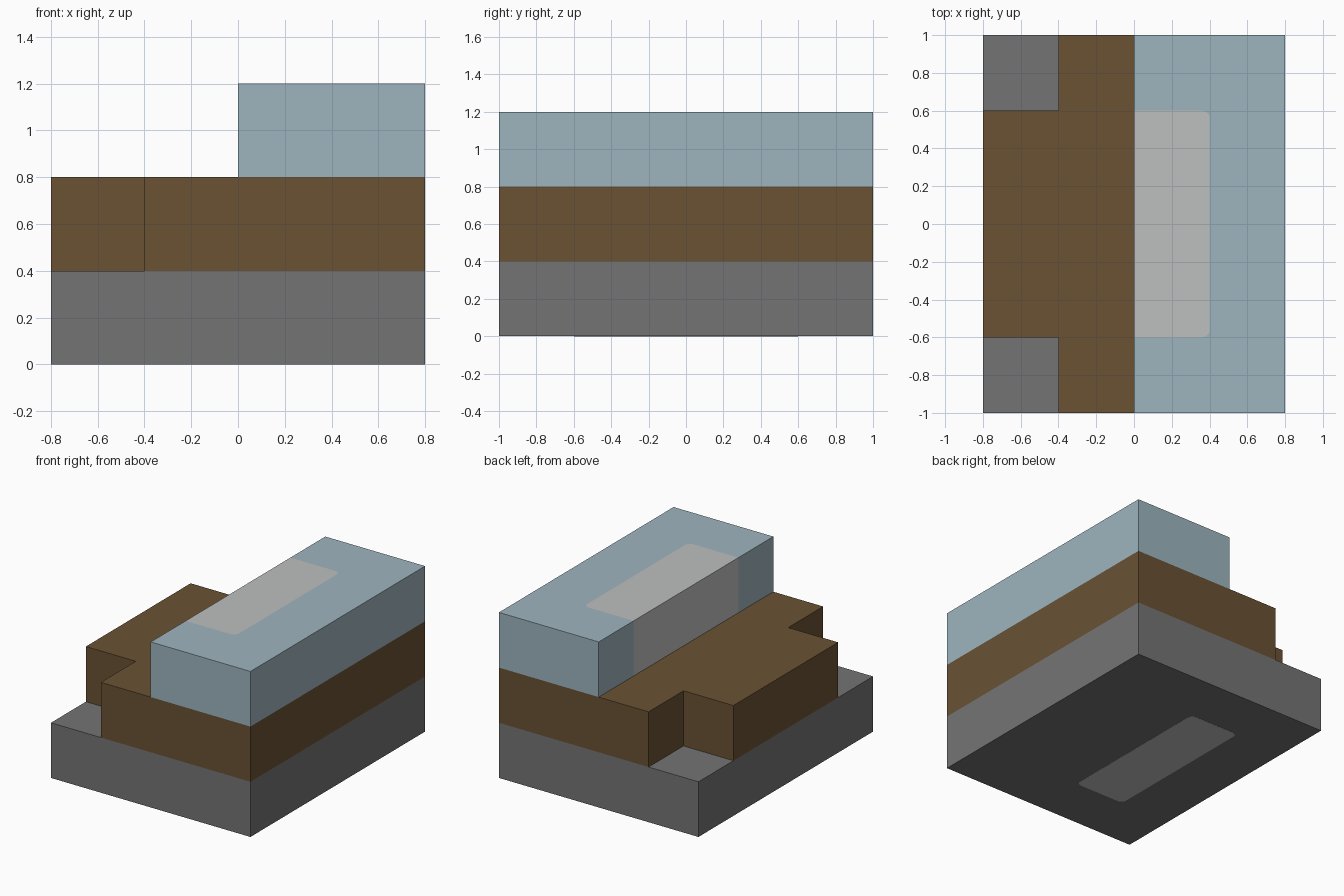
import bpy
import bmesh
from math import cos, sin, pi

cube = bpy.data.objects.get("Cube")
if cube:
    bpy.data.objects.remove(cube, do_unlink=True)


def material(name, srgb):
    linear = [((c / 255 + 0.055) / 1.055) ** 2.4 for c in srgb] + [1]
    mat = bpy.data.materials.new(name)
    mat.use_nodes = True
    mat.diffuse_color = linear
    mat.node_tree.nodes["Principled BSDF"].inputs["Base Color"].default_value = linear
    return mat


def prism(name, outline, bottom, top, mat):
    """Extrude a flat outline upwards between two heights."""
    bm = bmesh.new()
    face = bm.faces.new([bm.verts.new((x, y, bottom)) for x, y in outline])
    side = bmesh.ops.extrude_face_region(bm, geom=[face], use_keep_orig=True)
    for v in side["geom"]:
        if isinstance(v, bmesh.types.BMVert):
            v.co.z = top
    bmesh.ops.recalc_face_normals(bm, faces=bm.faces)
    mesh = bpy.data.meshes.new(name)
    bm.to_mesh(mesh)
    bm.free()
    mesh.materials.append(mat)
    obj = bpy.data.objects.new(name, mesh)
    bpy.context.collection.objects.link(obj)
    return obj


def corner(x, y, start, r=0.04, steps=6):
    """Quarter arc, counter-clockwise, centred on x, y."""
    angles = [start + pi / 2 * i / steps for i in range(steps + 1)]
    return [(x + r * cos(a), y + r * sin(a)) for a in angles]


grey = material("stone grey", (116, 116, 116))
brown = material("earth brown", (106, 82, 52))
blue = material("pale blue", (158, 181, 191))
light = material("light grey", (190, 192, 191))

W, L = 0.8, 1.0       # half width and half length
P, H, R = 0.4, 0.6, 0.04  # panel width, panel half length, corner radius

# Bottom slab
prism("base_slab", [(-W, -L), (W, -L), (W, L), (-W, L)], 0, 0.4, grey)

# Middle layer with two notched corners
prism("middle_layer", [(-P, -L), (W, -L), (W, L), (-P, L),
                       (-P, H), (-W, H), (-W, -H), (-P, -H)], 0.4, 0.8, brown)

# Light panel and the upper block wrapped around it
rounded_end = corner(P - R, -H + R, -pi / 2) + corner(P - R, H - R, 0)
panel = [(0, -H)] + rounded_end + [(0, H)]
prism("upper_panel", panel, 0.8, 1.2, light)
prism("upper_block", [(0, -L), (W, -L), (W, L), (0, L)] + panel[::-1], 0.8, 1.2, blue)

# Thin rounded plate on the underside
plate = rounded_end + corner(R, H - R, pi / 2) + corner(R, -H + R, pi)
prism("underside_plate", [(x - P, y) for x, y in plate], -0.001, 0.001, light)
